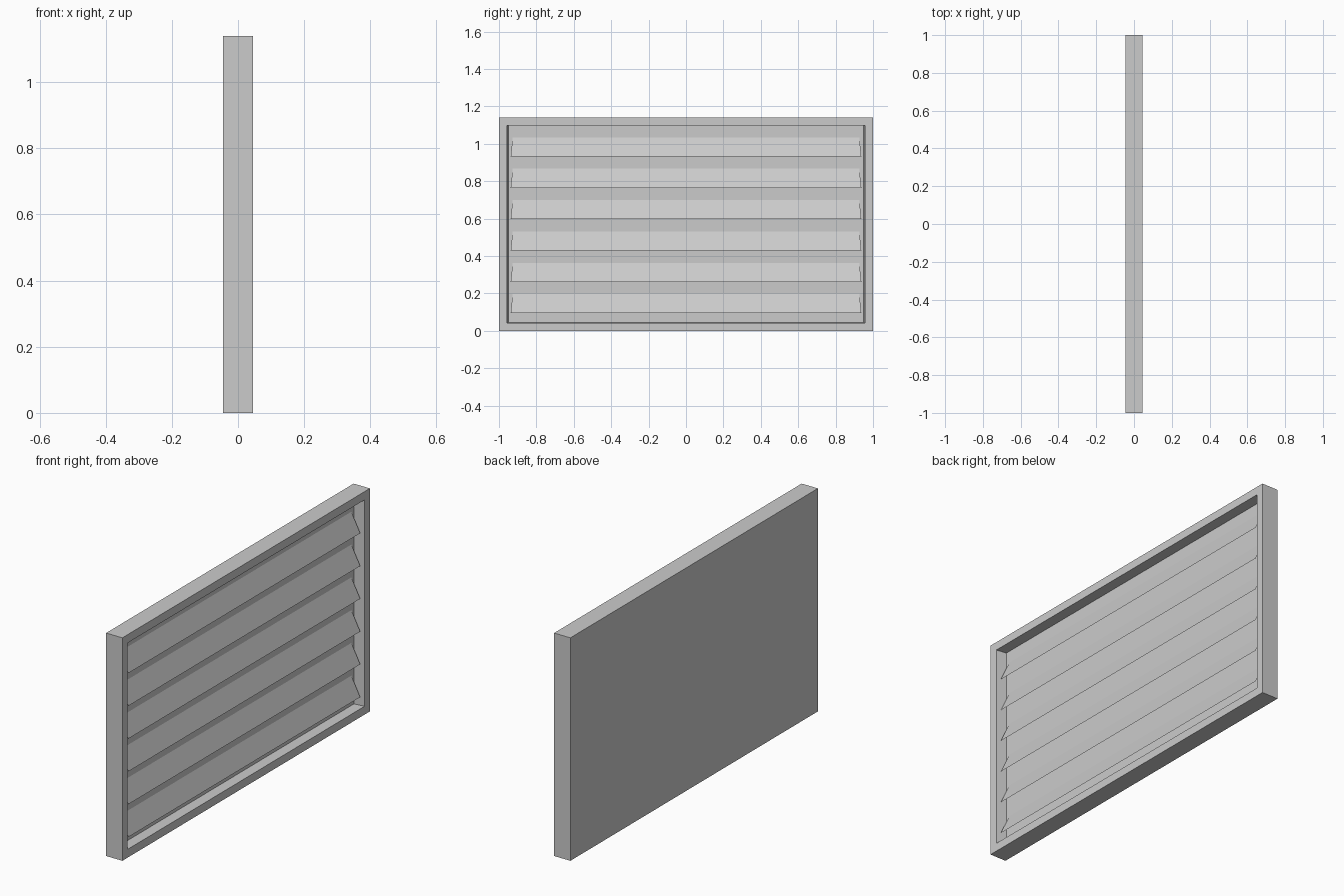
import bpy
import bmesh
from mathutils import Vector

cube = bpy.data.objects.get("Cube")
if cube:
    bpy.data.objects.remove(cube, do_unlink=True)

HALF_DEPTH, HALF_WIDTH, HEIGHT = 0.046, 1.0, 1.14
BORDER = 0.06            # width of the frame's front face
PANEL_X = -0.008         # depth of the recessed panel
SIDE_DRAFT, END_DRAFT = 0.013, 0.005   # slope of the recess walls
SLAT_COUNT, SLAT_STEP, SLAT_HEIGHT = 6, 0.1676, 0.102
FIRST_TIP_Z, TIP_X = 0.094, 0.035

grey = bpy.data.materials.new("light grey metal")
grey.use_nodes = True
colour = (0.6, 0.6, 0.6, 1.0)
grey.diffuse_color = colour
grey.node_tree.nodes["Principled BSDF"].inputs["Base Color"].default_value = colour


def add_object(name, bm):
    mesh = bpy.data.meshes.new(name)
    bm.to_mesh(mesh)
    bm.free()
    mesh.materials.append(grey)
    obj = bpy.data.objects.new(name, mesh)
    bpy.context.collection.objects.link(obj)
    return obj


# Frame: a slab with a drafted recess sunk into its +x face
bm = bmesh.new()
bmesh.ops.create_cube(bm, size=1)
for v in bm.verts:
    v.co = Vector((v.co.x * 2 * HALF_DEPTH, v.co.y * 2 * HALF_WIDTH, (v.co.z + 0.5) * HEIGHT))
front = max(bm.faces, key=lambda f: f.calc_center_median().x)
bmesh.ops.inset_region(bm, faces=[front], thickness=BORDER)
bmesh.ops.inset_region(bm, faces=[front], thickness=SIDE_DRAFT)
for v in front.verts:
    v.co.x = PANEL_X
    v.co.z += (SIDE_DRAFT - END_DRAFT) * (1 if v.co.z > HEIGHT / 2 else -1)
bmesh.ops.recalc_face_normals(bm, faces=bm.faces)
add_object("frame_and_panel", bm)


def wall_y(x):
    """Half width of the recess at depth x."""
    t = (HALF_DEPTH - x) / (HALF_DEPTH - PANEL_X)
    return HALF_WIDTH - BORDER - SIDE_DRAFT * t


# Slats: thin sloping sheets fitted between the recess walls
for i in range(SLAT_COUNT):
    bm = bmesh.new()
    tip_z = FIRST_TIP_Z + i * SLAT_STEP
    top_z = tip_z + SLAT_HEIGHT
    low, high = wall_y(TIP_X), wall_y(PANEL_X)
    corners = [(TIP_X, -low, tip_z), (TIP_X, low, tip_z),
               (PANEL_X, high, top_z), (PANEL_X, -high, top_z)]
    bm.faces.new([bm.verts.new(c) for c in corners])
    add_object(f"slat_{i + 1}", bm)
